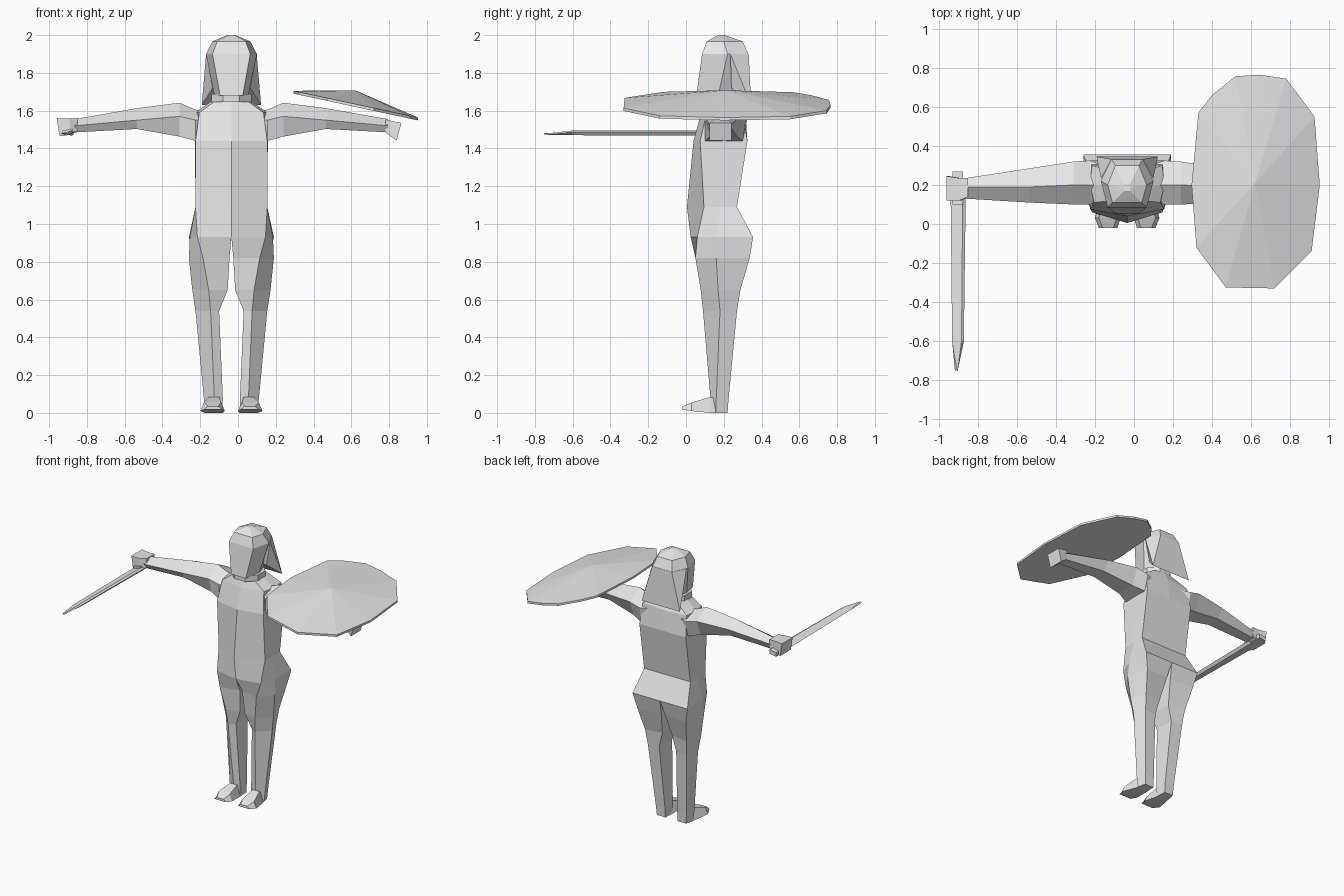
import bpy, bmesh, math

CX = -0.035  # centre line of the figure
stone = bpy.data.materials.new("light_grey")
stone.diffuse_color = (0.8, 0.8, 0.8, 1)


def finish(name, bm, mirror=False, cx=CX):
    bmesh.ops.recalc_face_normals(bm, faces=bm.faces)
    me = bpy.data.meshes.new(name)
    bm.to_mesh(me)
    bm.free()
    me.materials.append(stone)
    ob = bpy.data.objects.new(name, me)
    ob.location.x = cx
    bpy.context.collection.objects.link(ob)
    if mirror:
        m = ob.modifiers.new("mirror", 'MIRROR')
        m.use_clip = True
        m.merge_threshold = 0.001
    return ob


def loft(name, rings, closed_from=0, cap_start=True, mirror=False, cx=CX):
    """Bridge rings of points; rings before closed_from stay open on the centre line."""
    bm = bmesh.new()
    vs = [[bm.verts.new(p) for p in r] for r in rings]
    n = len(rings[0])
    for k in range(len(vs) - 1):
        a, b = vs[k], vs[k + 1]
        for i in range(n if k >= closed_from else n - 1):
            j = (i + 1) % n
            bm.faces.new((a[i], a[j], b[j], b[i]))
    if cap_start:
        bm.faces.new(vs[0])
    bm.faces.new(vs[-1])
    return finish(name, bm, mirror, cx)


# Torso and legs: half rings (front centre, front corner, side, back corner, back centre)
body = [
    (1.655, (0, .10), (.08, .12), (.10, .19), (.08, .27), (0, .29)),
    (1.59, (0, .08), (.17, .11), (.19, .20), (.18, .30), (0, .315)),
    (1.44, (0, .04), (.19, .075), (.193, .20), (.19, .325), (0, .325)),
    (1.09, (0, .005), (.19, .095), (.19, .18), (.19, .27), (0, .27)),
    (0.93, (0, .025), (.18, .06), (.22, .17), (.225, .355), (0, .355)),
    (0.82, (.01, .085), (.15, .05), (.225, .16), (.20, .337), (.015, .32)),
    (0.65, (.02, .10), (.12, .078), (.207, .17), (.17, .288), (.04, .27)),
    (0.54, (.065, .12), (.11, .09), (.19, .18), (.16, .27), (.07, .265)),
    (0.07, (.045, .14), (.09, .13), (.145, .16), (.125, .225), (.05, .225)),
    (0.00, (.05, .14), (.09, .13), (.135, .16), (.12, .22), (.05, .22)),
]
loft("torso_and_legs", [[(x, y, r[0]) for x, y in r[1:]] for r in body],
     closed_from=4, mirror=True)

# Feet: wedge running from heel to toe
foot = [(.20, .05, .12, 0, .06), (.13, .045, .14, 0, .085),
        (.03, .035, .165, .01, .055), (-.02, .05, .145, .018, .035)]
loft("foot", [[(a, y, lo), (b, y, lo), (b - .02, y, hi), (a + .02, y, hi)]
              for y, a, b, lo, hi in foot], mirror=True)

# Arms: section is ridge, front, bottom front, bottom back, back as (y, z)
arm = [
    (.12, (.20, 1.60), (.13, 1.55), (.15, 1.45), (.28, 1.45), (.30, 1.56)),
    (.19, (.20, 1.605), (.10, 1.55), (.10, 1.44), (.30, 1.44), (.325, 1.56)),
    (.275, (.20, 1.642), (.10, 1.57), (.13, 1.463), (.27, 1.463), (.32, 1.58)),
    (.50, (.19, 1.613), (.11, 1.55), (.14, 1.503), (.24, 1.505), (.285, 1.57)),
    (.83, (.19, 1.555), (.13, 1.52), (.15, 1.485), (.22, 1.485), (.235, 1.525)),
]
loft("arm", [[(r[0], y, z) for y, z in r[1:]] for r in arm], mirror=True)


def hand(name, sections):
    loft(name, [[(x, f, lo), (x + dx, f, hi), (x + dx, b, hi), (x, b, lo)]
                for x, dx, f, b, lo, hi in sections], cx=0)


hand("open_hand", [(.78, 0, .14, .23, 1.485, 1.553), (.84, .025, .125, .24, 1.442, 1.535)])
hand("gripping_hand", [(-.85, 0, .14, .235, 1.495, 1.56), (-.885, -.01, .12, .235, 1.475, 1.558),
                       (-.945, -.015, .12, .245, 1.465, 1.56)])

# Neck and collar
for name, r, z0, z1 in (("neck", .07, 1.60, 1.72), ("collar", .115, 1.645, 1.688)):
    loft(name, [[(r * math.sin(t), .175 + r * math.cos(t), z)
                 for t in [math.tau * (i + .5) / 8 for i in range(8)]] for z in (z0, z1)])

# Head: six-sided rings (face width, face y, side width, side y, back width, back y)
head = [(1.68, .06, .055, .09, .17, .06, .26), (1.90, .10, .085, .135, .22, .08, .33),
        (1.967, .075, .11, .10, .20, .06, .30), (2.0, .015, .17, .02, .19, .015, .205)]
loft("head", [[(-f, fy, z), (f, fy, z), (s, sy, z), (b, by, z), (-b, by, z), (-s, sy, z)]
              for z, f, fy, s, sy, b, by in head])

# Hair: flared flap behind the head
bm = bmesh.new()
pts = [(.134, .235, 1.90), (.08, .332, 1.90), (.10, .24, 1.72), (.157, .345, 1.63)]
A, B, C, D = [bm.verts.new(p) for p in pts]
a, b, c, d = [bm.verts.new((-x, y, z)) for x, y, z in pts]
for f in ((A, B, D), (A, D, C), (a, d, b), (a, c, d), (B, b, d, D),
          (C, D, d, c), (A, a, b, B), (A, C, c, a)):
    bm.faces.new(f)
finish("hair", bm)

# Shield: tilted thin rim, low dome on top, flat underneath
rim = [(.295, .2), (.33, .57), (.40, .66), (.52, .757), (.64, .765), (.78, .745), (.925, .55),
       (.952, .2), (.91, -.14), (.72, -.33), (.47, -.325), (.32, -.12)]
bm = bmesh.new()
top = [bm.verts.new((x, y, 1.705 - .215 * (x - .295))) for x, y in rim]
low = [bm.verts.new((x, y, 1.69 - .215 * (x - .295))) for x, y in rim]
apex = bm.verts.new((.62, .21, 1.708))
for i in range(len(rim)):
    j = (i + 1) % len(rim)
    bm.faces.new((top[i], top[j], apex))
    bm.faces.new((top[i], low[i], low[j], top[j]))
bm.faces.new(low)
finish("shield", bm, cx=0)

# Sword: tapered blade and grip, slightly rolled
blade = [(.18, -.94, -.862, 1.468, 1.496), (-.60, -.932, -.872, 1.47, 1.495),
         (-.75, -.907, -.903, 1.472, 1.478)]
loft("sword_blade", [[(l, y, lo + .01), (l + .8 * (r - l), y, hi), (r, y, hi - .008), (r - .015, y, lo)]
                     for y, l, r, lo, hi in blade], cx=0)
loft("sword_grip", [[(-.93, y, 1.465), (-.877, y, 1.475), (-.877, y, 1.505), (-.93, y, 1.495)]
                    for y in (.27, .10)], cx=0)
